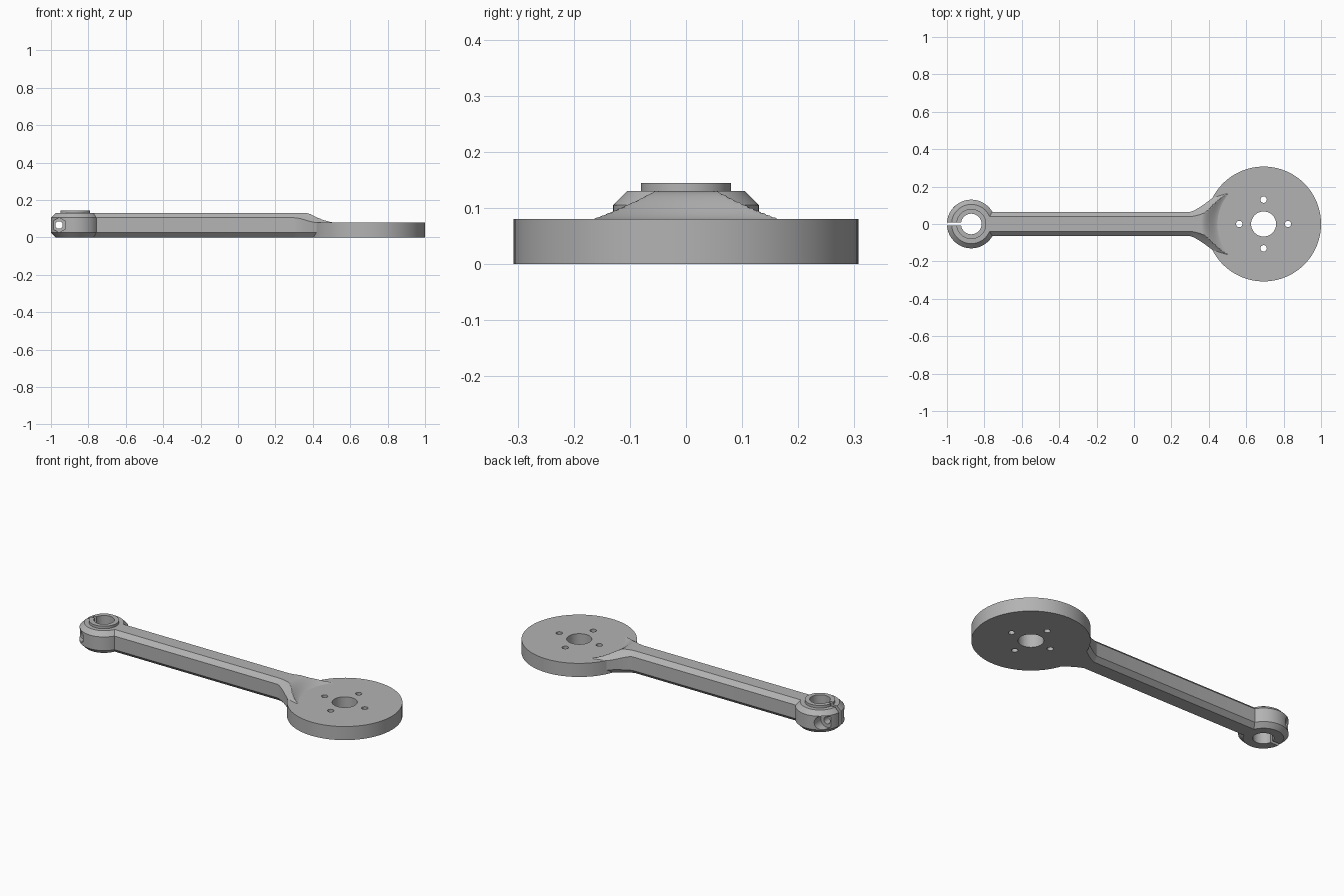
import bpy, bmesh
from math import pi, radians, hypot
from mathutils import Matrix, Vector

cube = bpy.data.objects.get("Cube")
if cube:
    bpy.data.objects.remove(cube)

# One plain grey for the whole part
GREY = (0.45, 0.45, 0.45, 1)
grey = bpy.data.materials.new("plain grey")
grey.use_nodes = True
grey.diffuse_color = GREY
grey.node_tree.nodes["Principled BSDF"].inputs["Base Color"].default_value = GREY


def make(name, bm):
    bmesh.ops.recalc_face_normals(bm, faces=bm.faces)
    mesh = bpy.data.meshes.new(name)
    bm.to_mesh(mesh)
    bm.free()
    ob = bpy.data.objects.new(name, mesh)
    bpy.context.collection.objects.link(ob)
    mesh.materials.append(grey)
    return ob


def lathe(name, centre, profile, steps=96):
    """Solid of revolution about a vertical axis; profile runs bottom to top."""
    bm = bmesh.new()
    pts = [(0, profile[0][1])] + profile + [(0, profile[-1][1])]
    verts = [bm.verts.new((centre + r, 0, z)) for r, z in pts]
    edges = [bm.edges.new(pair) for pair in zip(verts, verts[1:])]
    bmesh.ops.spin(bm, geom=verts + edges, cent=(centre, 0, 0), axis=(0, 0, 1),
                   angle=2 * pi, steps=steps)
    bmesh.ops.remove_doubles(bm, verts=bm.verts, dist=1e-5)
    return make(name, bm)


def cylinder(location, radius, depth, sides=48, along_y=False):
    bm = bmesh.new()
    turn = Matrix.Rotation(pi / 2, 4, "X") if along_y else Matrix()
    bmesh.ops.create_cone(bm, cap_ends=True, segments=sides, radius1=radius,
                          radius2=radius, depth=depth,
                          matrix=Matrix.Translation(location) @ turn)
    return make("cutter", bm)


def box(location, size):
    bm = bmesh.new()
    bmesh.ops.create_cube(bm, size=1, matrix=Matrix.LocRotScale(
        Vector(location), None, Vector(size)))
    return make("cutter", bm)


def cut(ob, cutters):
    bpy.context.view_layer.objects.active = ob
    for cutter in cutters:
        cutter.hide_render = True
        mod = ob.modifiers.new("cut", "BOOLEAN")
        mod.operation, mod.solver, mod.object = "DIFFERENCE", "EXACT", cutter
        bpy.ops.object.modifier_apply(modifier=mod.name)
        bpy.data.objects.remove(cutter)


def smooth(ob):
    bpy.ops.object.select_all(action="DESELECT")
    ob.select_set(True)
    bpy.context.view_layer.objects.active = ob
    bpy.ops.object.shade_smooth_by_angle(angle=radians(25))


# Mounting disc with a centre bore and four screw holes
DISC_X, DISC_R, DISC_Z = 0.693, 0.307, 0.08
disc = lathe("mounting_disc", DISC_X, [(DISC_R, 0), (DISC_R, DISC_Z)])
holes = [cylinder((DISC_X, 0, 0.04), 0.067, 0.4)]
for dx, dy in ((1, 0), (0, 1), (-1, 0), (0, -1)):
    holes.append(cylinder((DISC_X + 0.13 * dx, 0.13 * dy, 0.04), 0.017, 0.4, 24))
cut(disc, holes)

# Clamp hub with raised collar, bore, slit, bolt hole, nut pocket and head pocket
HUB_X, BOLT_X, BOLT_Z = -0.87, -0.957, 0.066
CH, TOP = 0.025, 0.13
hub = lathe("clamp_hub", HUB_X, [(0.105, 0), (0.13, CH), (0.13, TOP - CH),
                                 (0.105, TOP), (0.08, TOP), (0.08, 0.145)])
cut(hub, [cylinder((HUB_X, 0, 0.06), 0.055, 0.4),
          box((HUB_X - 0.1, 0, 0.06), (0.2, 0.018, 0.4)),
          cylinder((BOLT_X, 0, BOLT_Z), 0.02, 0.4, 24, True),
          cylinder((BOLT_X, -0.16, BOLT_Z), 0.04, 0.2, 6, True),
          cylinder((BOLT_X, 0.16, BOLT_Z), 0.04, 0.2, 32, True)])


# Arm: chamfered bar that flares into the disc with concave fillets
def blend(a, b, x):
    t = min(max((x - a) / (b - a), 0), 1)
    return t * t * (3 - 2 * t)


def half_width(x):
    if x < 0.42:
        t = max(x - 0.3, 0) / 0.12
        return 0.065 + 0.075 * t ** 1.3
    return 0.14 + 0.03 * (x - 0.42) / 0.1


def section(x):
    e = max(x - 0.3, 0) / 0.2
    w = half_width(x)
    flat = 0.04 + 0.09 * e ** 1.6
    low = TOP - CH - CH * blend(0.3, 0.42, x)
    half = [w + (flat - w) * i / 10 for i in range(10)] + \
           [flat * (1 - i / 10) for i in range(10)]
    ys = half + [0] + [-y for y in reversed(half)]
    points = []
    for y in ys:
        u = max(abs(y) - flat, 0) / (w - flat)
        side = TOP - (TOP - low) * u ** (1 - 0.4 * min(e, 1))
        # Round scoop that clears the face of the disc
        scoop = 0.078 + 0.052 * blend(0.235, 0.335, hypot(x - DISC_X, y))
        points.append((x, y, min(side, scoop)))
    base = 0.01 if x > 0.44 else 0
    return points + [(x, -w, CH), (x, CH - w, base), (x, w - CH, base), (x, w, CH)]


stations = [-0.78] + [0.3 + 0.22 * i / 44 for i in range(45)]
bm = bmesh.new()
rings = [[bm.verts.new(p) for p in section(x)] for x in stations]
for a, b in zip(rings, rings[1:]):
    for i in range(len(a)):
        j = (i + 1) % len(a)
        bm.faces.new((a[i], a[j], b[j], b[i]))
bm.faces.new(rings[0])
bm.faces.new(rings[-1])
arm = make("flared_arm", bm)

for part in (disc, hub, arm):
    smooth(part)
